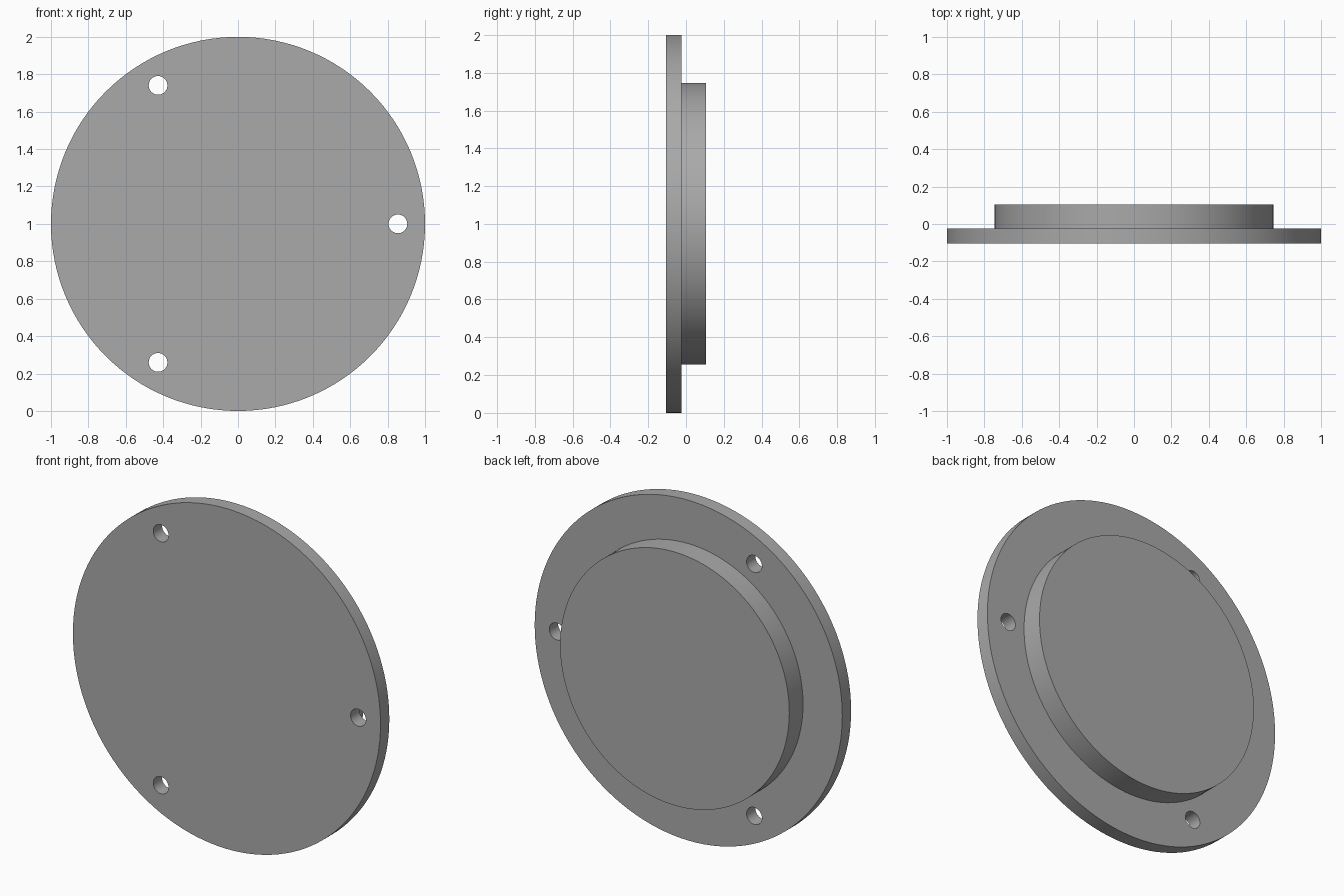
import bpy
import bmesh
from math import cos, sin, tau, radians
from mathutils import Matrix

FRONT, STEP, BACK = -0.105, -0.023, 0.105   # depth of the front, shoulder and back faces
PLATE_R, BOSS_R = 1.0, 0.745
HOLE_R, HOLE_CIRCLE = 0.05, 0.855
CENTRE_Z = 1.0

cube = bpy.data.objects.get("Cube")
if cube:
    bpy.data.objects.remove(cube, do_unlink=True)

grey = bpy.data.materials.new("plain grey")
grey.use_nodes = True
colour = (0.4, 0.4, 0.4, 1)
grey.diffuse_color = colour
grey.node_tree.nodes["Principled BSDF"].inputs["Base Color"].default_value = colour


def turned_part(name, rings, segments, x=0.0, z=CENTRE_Z):
    """Closed solid of revolution about y, from (radius, depth) rings."""
    bm = bmesh.new()
    loops = []
    for radius, y in rings:
        loops.append([bm.verts.new((x + radius * cos(tau * i / segments), y,
                                    z + radius * sin(tau * i / segments)))
                      for i in range(segments)])
    for a, b in zip(loops, loops[1:]):
        for i in range(segments):
            j = (i + 1) % segments
            bm.faces.new((a[i], a[j], b[j], b[i]))
    bm.faces.new(loops[0])
    bm.faces.new(loops[-1])
    bmesh.ops.recalc_face_normals(bm, faces=bm.faces)
    mesh = bpy.data.meshes.new(name)
    bm.to_mesh(mesh)
    bm.free()
    mesh.materials.append(grey)
    obj = bpy.data.objects.new(name, mesh)
    bpy.context.collection.objects.link(obj)
    return obj


# Round plate with a raised boss on its back
cover = turned_part("flanged_cover", [(PLATE_R, FRONT), (PLATE_R, STEP),
                                      (BOSS_R, STEP), (BOSS_R, BACK)], 128)
bpy.context.view_layer.objects.active = cover

# Three bolt holes through the rim
for k in range(3):
    angle = tau * k / 3
    cutter = turned_part("hole_cutter", [(HOLE_R, -0.3), (HOLE_R, 0.3)], 32,
                         HOLE_CIRCLE * cos(angle), CENTRE_Z + HOLE_CIRCLE * sin(angle))
    cutter.hide_render = True
    cut = cover.modifiers.new("bolt_hole", 'BOOLEAN')
    cut.operation = 'DIFFERENCE'
    cut.solver = 'EXACT'
    cut.object = cutter
    bpy.ops.object.modifier_apply(modifier=cut.name)
    bpy.data.objects.remove(cutter, do_unlink=True)

# Smooth round walls, crisp edges
bpy.ops.object.select_all(action='DESELECT')
cover.select_set(True)
bpy.ops.object.shade_smooth_by_angle(angle=radians(30))
